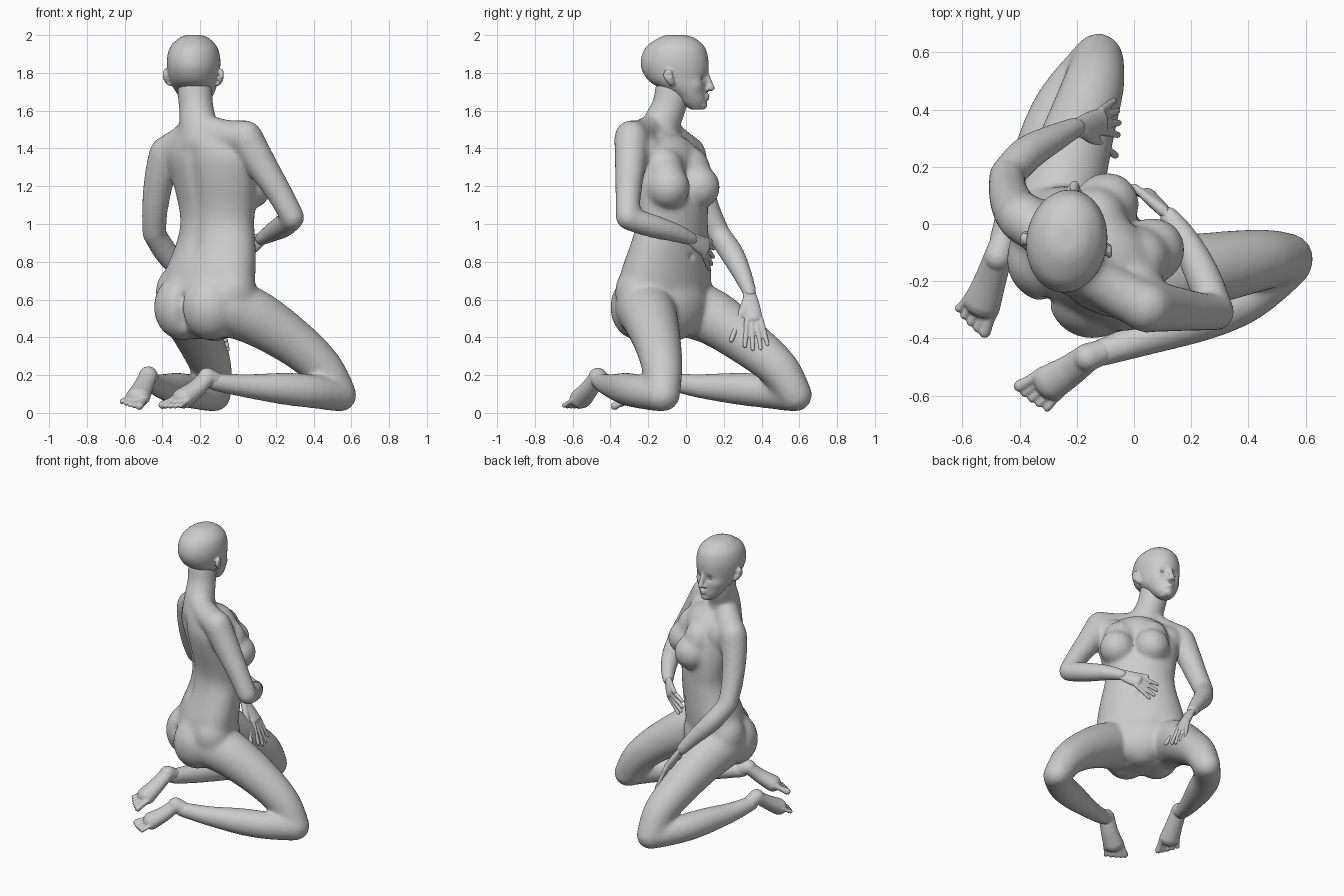
import bpy, bmesh, math
from mathutils import Vector as V, Matrix

Z = V((0, 0, 1))


def catmull(keys, n):
    # smooth interpolation through key tuples
    out = []
    for i in range(len(keys) - 1):
        p0, p1, p2, p3 = (keys[max(0, min(len(keys) - 1, i + k))] for k in (-1, 0, 1, 2))
        for j in range(n):
            t = j / n
            out.append([0.5 * (2 * b + (c - a) * t + (2 * a - 5 * b + 4 * c - d) * t * t
                        + (3 * b - a - 3 * c + d) * t ** 3) for a, b, c, d in zip(p0, p1, p2, p3)])
    return out + [list(keys[-1])]


def skin(bm, rings, seg=24):
    # rings: (centre, u half axis, v half axis)
    loops = [[bm.verts.new(c + u * math.cos(2 * math.pi * k / seg) + v * math.sin(2 * math.pi * k / seg))
              for k in range(seg)] for c, u, v in rings]
    for a, b in zip(loops, loops[1:]):
        for k in range(seg):
            bm.faces.new((a[k], a[(k + 1) % seg], b[(k + 1) % seg], b[k]))
    bm.faces.new(loops[0][::-1])
    bm.faces.new(loops[-1])


def tube(bm, keys, side=(0.31, 0.2, 0.93), flat=1.0, seg=20):
    # limb with round ends, keys (x, y, z, radius)
    pts, side = catmull(keys, 6), V(side)
    rings = []
    for i, p in enumerate(pts):
        t = (V(pts[min(i + 1, len(pts) - 1)][:3]) - V(pts[max(i - 1, 0)][:3])).normalized()
        u = (side - t * side.dot(t)).normalized()
        rings.append((V(p[:3]), u * p[3], t.cross(u) * p[3] * flat, t, p[3] * flat))

    def cap(r, s):
        return [(r[0] + r[3] * s * r[4] * math.sin(a), r[1] * math.cos(a), r[2] * math.cos(a))
                for a in (0.4, 0.8, 1.15, 1.45)]
    skin(bm, cap(rings[0], -1)[::-1] + [r[:3] for r in rings] + cap(rings[-1], 1), seg)


def stack(bm, keys):
    # horizontal ellipses, keys (x, y, z, half width, half depth, facing degrees)
    rings = []
    for x, y, z, a, b, ang in catmull(keys, 5):
        f = V((math.cos(math.radians(ang)), math.sin(math.radians(ang)), 0))
        rings.append((V((x, y, z)), Z.cross(f) * a, -f * b))
    skin(bm, rings, 40)


def ball(bm, c, r, ang=0):
    m = Matrix.Translation(c) @ Matrix.Rotation(math.radians(ang), 4, 'Z') @ Matrix.Diagonal((*r, 1))
    bmesh.ops.create_uvsphere(bm, u_segments=24, v_segments=16, radius=1, matrix=m)


def finish(name, bm, voxel, smooth, dents=(), swell=0):
    # fuse overlapping forms, relax, then press in details
    bmesh.ops.recalc_face_normals(bm, faces=bm.faces[:])
    me = bpy.data.meshes.new(name)
    bm.to_mesh(me)
    bm.free()
    ob = bpy.data.objects.new(name, me)
    bpy.context.collection.objects.link(ob)
    r = ob.modifiers.new("fuse", 'REMESH')
    r.mode, r.voxel_size = 'VOXEL', voxel
    s = ob.modifiers.new("relax", 'SMOOTH')
    s.factor, s.iterations = 0.5, smooth
    d = ob.modifiers.new("swell", 'DISPLACE')
    d.strength, d.mid_level = swell, 0
    ev = ob.evaluated_get(bpy.context.evaluated_depsgraph_get())
    new = bpy.data.meshes.new_from_object(ev)
    ob.modifiers.clear()
    ob.data = new
    for p, rad, push in dents:
        p, push = V(p), V(push)
        for v in new.vertices:
            d = (v.co - p).length
            if d < 3 * rad:
                v.co += push * math.exp(-(d / rad) ** 2)
    new.polygons.foreach_set("use_smooth", [True] * len(new.polygons))


# torso
body = bmesh.new()
stack(body, [(-.17, -.12, .40, .12, .09, 45), (-.175, -.125, .50, .24, .16, 45),
             (-.165, -.12, .62, .28, .185, 45), (-.145, -.105, .75, .275, .178, 45),
             (-.118, -.086, .89, .24, .158, 46), (-.11, -.075, 1.0, .217, .15, 47),
             (-.112, -.08, 1.1, .227, .152, 48), (-.13, -.108, 1.25, .25, .155, 50),
             (-.16, -.135, 1.36, .255, .135, 52), (-.18, -.15, 1.45, .19, .105, 53),
             (-.2, -.15, 1.51, .11, .08, 55)])
for c in ((-.29, -.125, .56), (-.145, -.25, .56)):         # buttocks
    ball(body, c, (.15, .145, .17))
for c in ((-.305, .0, .64), (-.035, -.245, .64)):          # hips
    ball(body, c, (.125, .125, .14))
ball(body, (-.1, -.055, .57), (.12, .2, .17), 45)          # lower belly
ball(body, (-.12, -.07, .485), (.11, .12, .1), 45)
ball(body, (-.11, -.09, 1.33), (.13, .2, .14), 52)         # upper chest
for c in ((.005, -.2, 1.36), (-.265, -.005, 1.33)):        # chest to shoulder
    ball(body, c, (.08, .1, .1), 52)
for c in ((.062, -.095, 1.195), (-.098, .064, 1.195)):     # breasts
    ball(body, c, (.113, .108, .11), 48)
for c in ((.025, -.11, 1.28), (-.125, .03, 1.28)):
    ball(body, c, (.09, .1, .12), 48)
# neck and shoulder slopes
tube(body, [(-.2, -.15, 1.42, .105), (-.21, -.13, 1.53, .093), (-.222, -.09, 1.62, .086), (-.23, -.07, 1.72, .087)])
tube(body, [(-.21, -.16, 1.53, .06), (-.08, -.23, 1.475, .075), (.04, -.29, 1.46, .08)])
tube(body, [(-.23, -.12, 1.52, .06), (-.3, -.05, 1.435, .075), (-.375, .01, 1.385, .078)])
# arms
tube(body, [(.04, -.29, 1.46, .085), (.12, -.295, 1.32, .077), (.215, -.305, 1.17, .064), (.29, -.31, 1.035, .058)])
tube(body, [(.29, -.31, 1.03, .056), (.24, -.18, .99, .057), (.18, -.06, .955, .046), (.12, .03, .92, .033)])
tube(body, [(-.38, .015, 1.375, .085), (-.415, .05, 1.25, .075), (-.44, .11, 1.08, .064), (-.445, .17, .95, .058)])
tube(body, [(-.445, .17, .95, .056), (-.375, .245, .84, .058), (-.28, .3, .73, .046), (-.2, .34, .63, .033)])
# thighs
tube(body, [(-.05, -.22, .56, .15), (.1, -.19, .5, .14), (.3, -.15, .37, .118), (.45, -.125, .235, .101), (.54, -.12, .095, .083)])
tube(body, [(-.28, .0, .56, .15), (-.245, .15, .5, .14), (-.19, .33, .37, .118), (-.14, .49, .235, .101), (-.125, .58, .095, .083)])
# shins
tube(body, [(.54, -.135, .092, .08), (.4, -.25, .113, .083), (.25, -.32, .128, .08), (.05, -.395, .142, .058), (-.13, -.455, .165, .043)])
tube(body, [(-.135, .57, .092, .08), (-.25, .43, .113, .083), (-.325, .28, .128, .08), (-.41, .07, .142, .058), (-.465, -.08, .165, .043)])
# spine groove, navel, buttock cleft
dents = [((-.23 - .015 * k / 24, -.2 - .04 * k / 24, .85 + .024 * k), .04, (.0035, .0035, 0)) for k in range(24)]
dents += [((-.015, .025, .83), .016, (-.01, -.01, 0))]
dents += [((-.3, -.262, .4 + .013 * k), .025, (.006, .006, 0)) for k in range(18)]
finish("body", body, .011, 38, dents, .0075)

# head, built facing +y then turned slightly
HX, HY, TURN = -.235, -.06, math.radians(-8)


def hp(x, y, z):
    p = V((x, y - HY, 0))
    p.rotate(Matrix.Rotation(TURN, 3, 'Z'))
    return V((HX + p.x, HY + p.y, z))


head = bmesh.new()
rows = [(1.605, .03, .088, .034), (1.64, -.03, .108, .067), (1.68, -.07, .11, .092), (1.72, -.14, .112, .113),
        (1.76, -.2, .112, .127), (1.82, -.236, .12, .139), (1.88, -.238, .118, .14),
        (1.94, -.21, .098, .122), (1.985, -.145, .045, .077), (2.001, -.1, -.01, .035)]
stack(head, [(*hp(0, (b + f) / 2, z), w, (f - b) / 2, 82) for z, b, f, w in rows])
tube(head, [(*hp(0, .108, 1.8), .014), (*hp(0, .125, 1.75), .016), (*hp(0, .137, 1.72), .018)])
for s in (-1, 1):
    ball(head, hp(s * .016, .117, 1.714), (.014, .016, .012))    # nostril wings
    tube(head, [(*hp(s * .126, -.06, 1.735), .013), (*hp(s * .14, -.06, 1.75), .019),
                (*hp(s * .152, -.075, 1.785), .026), (*hp(s * .15, -.07, 1.81), .02)],
         side=(0, 1, .1), flat=.55)                               # ears
ball(head, hp(0, .111, 1.68), (.029, .016, .009))                # lips
ball(head, hp(0, .11, 1.664), (.025, .016, .01))
ball(head, hp(0, .088, 1.63), (.035, .026, .025))                # chin
sock = []
for s in (-1, 1):                                                # cheeks, eye sockets, ear hollows
    sock += [(hp(s * .075, .065, 1.735), .035, (s * .005, .007, 0)),
             (hp(s * .043, .105, 1.772), .022, (.001, -.013, 0)),
             (hp(s * .156, -.072, 1.787), .012, (-s * .01, 0, 0))]
finish("head", head, .0065, 9, sock)

eyes = bmesh.new()
for s in (-1, 1):
    ball(eyes, hp(s * .043, .082, 1.771), (.019, .016, .011))
finish("eyes", eyes, .005, 2)


def hand(name, wrist, knuckle, tip, w, thumb, spread):
    bm = bmesh.new()
    wrist, knuckle, tip, w, thumb = V(wrist), V(knuckle), V(tip), V(w).normalized(), V(thumb)
    mid, back = (wrist + knuckle) / 2, wrist - (knuckle - wrist) * .35
    tube(bm, [(*back, .03), (*wrist, .035), (*mid, .044), (*knuckle, .046)], side=w, flat=.55)
    for i, ln in enumerate((.92, 1.0, .95, .8)):
        s = (1.5 - i) / 1.5
        a = knuckle + w * s * .036
        b = a.lerp(tip + w * s * spread, ln)
        tube(bm, [(*a, .015), (*a.lerp(b, .5), .014), (*b, .0115)], side=w, seg=12)
    a = wrist.lerp(knuckle, .25) + w * .02
    tube(bm, [(*a, .022), (*a.lerp(thumb, .55), .017), (*thumb, .013)], side=w, seg=12)
    finish(name, bm, .0055, 3)


hand("right_hand", (.125, .025, .922), (.05, .1, .87), (-.065, .14, .805), (-.25, .15, .9), (.0, .13, .91), .065)
hand("left_hand", (-.2, .335, .635), (-.115, .36, .5), (-.055, .375, .335), (.05, -1, .1), (-.065, .24, .385), .065)


def foot(name, ankle, heel, arch, ballp, toe, w):
    bm = bmesh.new()
    ballp, toe, w = V(ballp), V(toe), V(w).normalized()
    tube(bm, [(*ankle, .042), (*V(ankle).lerp(V(heel), .6), .047), (*heel, .05)])
    tube(bm, [(*heel, .05), (*arch, .056), (*ballp, .066)], side=w, flat=.82)
    for i, (r, ln) in enumerate(((.022, 1), (.0155, 1.02), (.015, .95), (.0145, .85), (.014, .72))):
        a = ballp + w * (.046 - .025 * i)
        b = a + (toe - ballp) * ln + w * (.008 - .005 * i)
        tube(bm, [(*a, r), (*a.lerp(b, .5), r * .85), (*b, r)], side=w, seg=12)
    finish(name, bm, .006, 4)


foot("right_foot", (-.09, -.44, .16), (-.163, -.467, .19), (-.22, -.51, .13), (-.292, -.555, .077),
     (-.365, -.608, .035), (-.62, .75, .12))
foot("left_foot", (-.452, -.04, .16), (-.475, -.115, .197), (-.502, -.195, .137), (-.53, -.275, .083),
     (-.568, -.35, .042), (.85, -.5, -.1))
